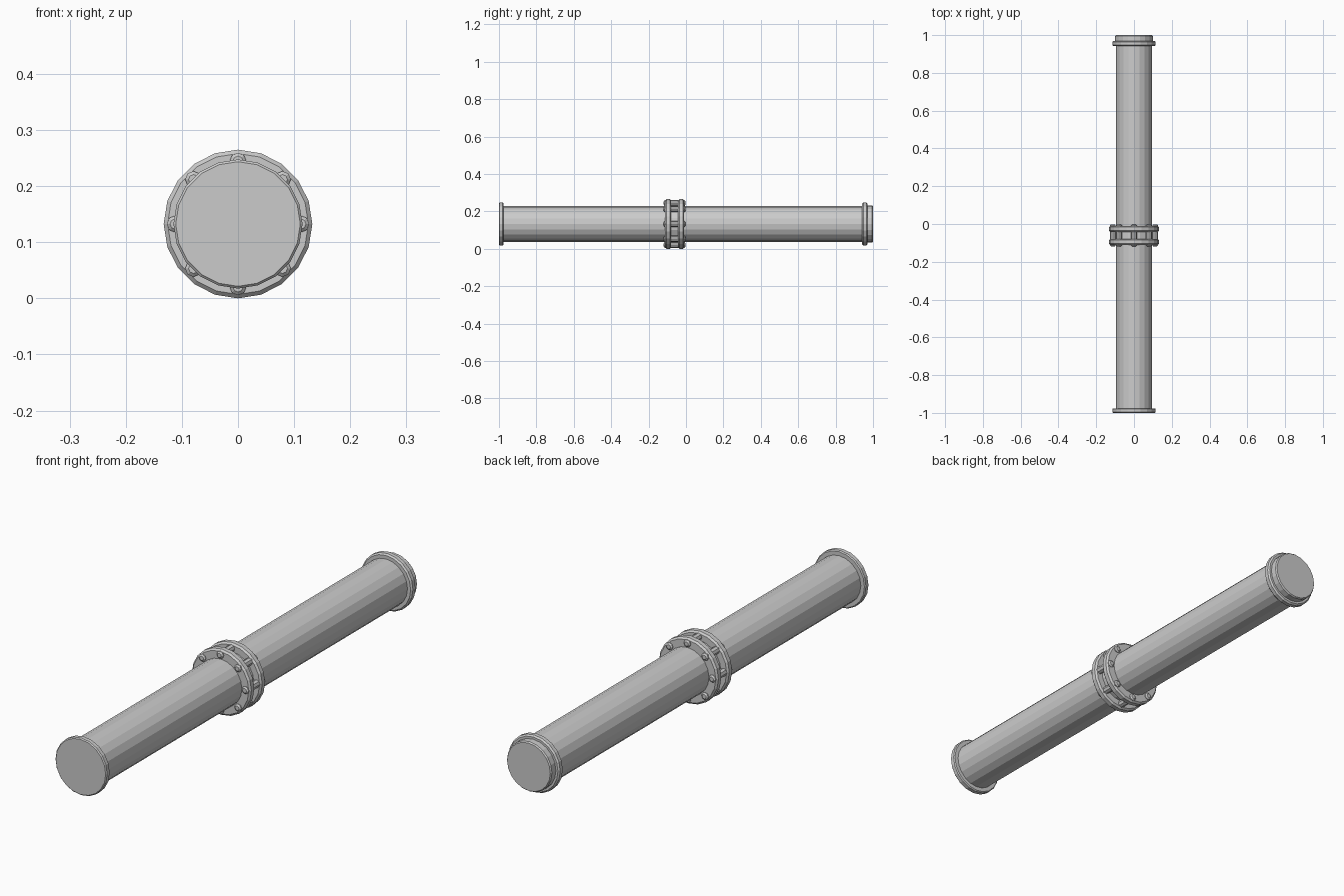
import bpy, bmesh, math
from mathutils import Matrix, Vector

if "Cube" in bpy.data.objects:
    bpy.data.objects.remove(bpy.data.objects["Cube"])

CZ = 0.1325      # height of the pipe axis
SIDES = 20


def lathe(name, profile, sides=SIDES, cx=0.0, cz=CZ):
    """Spin (y, radius) points round a y-parallel axis and cap both ends."""
    bm = bmesh.new()
    rings = []
    for y, r in profile:
        rings.append([bm.verts.new((cx + r * math.cos(2 * math.pi * i / sides), y,
                                    cz + r * math.sin(2 * math.pi * i / sides)))
                      for i in range(sides)])
    for a, b in zip(rings, rings[1:]):
        for i in range(sides):
            j = (i + 1) % sides
            bm.faces.new((a[i], a[j], b[j], b[i]))
    bm.faces.new(rings[0])
    bm.faces.new(rings[-1])
    bmesh.ops.recalc_face_normals(bm, faces=bm.faces)
    mesh = bpy.data.meshes.new(name)
    bm.to_mesh(mesh)
    bm.free()
    obj = bpy.data.objects.new(name, mesh)
    bpy.context.collection.objects.link(obj)
    return obj


def flange(name, y0, y1, r, bevel):
    """Disc with chamfered rims."""
    return lathe(name, [(y0, r - bevel), (y0 + bevel, r), (y1 - bevel, r), (y1, r - bevel)])


# Main pipe with the stepped spigot at the back
lathe("pipe", [(-0.98, 0.095), (0.96, 0.095)])
lathe("back_spigot", [(0.95, 0.1), (0.995, 0.1), (1.0, 0.096)])

# End rims
flange("front_rim", -1.0, -0.976, 0.115, 0.004)
flange("back_rim", 0.942, 0.97, 0.115, 0.006)

# Central coupling: two flanges on a narrow core
flange("coupling_flange_front", -0.111, -0.079, 0.1325, 0.007)
flange("coupling_flange_back", -0.042, -0.01, 0.1325, 0.007)
lathe("coupling_core", [(-0.085, 0.1), (-0.035, 0.1)])

# Eight bolts through the coupling, with domed ends
for k in range(8):
    a = k * math.pi / 4
    lathe(f"bolt_{k + 1}",
          [(-0.119, 0.009), (-0.114, 0.015), (-0.007, 0.015), (-0.002, 0.009)],
          sides=8, cx=0.112 * math.cos(a), cz=CZ + 0.112 * math.sin(a))
